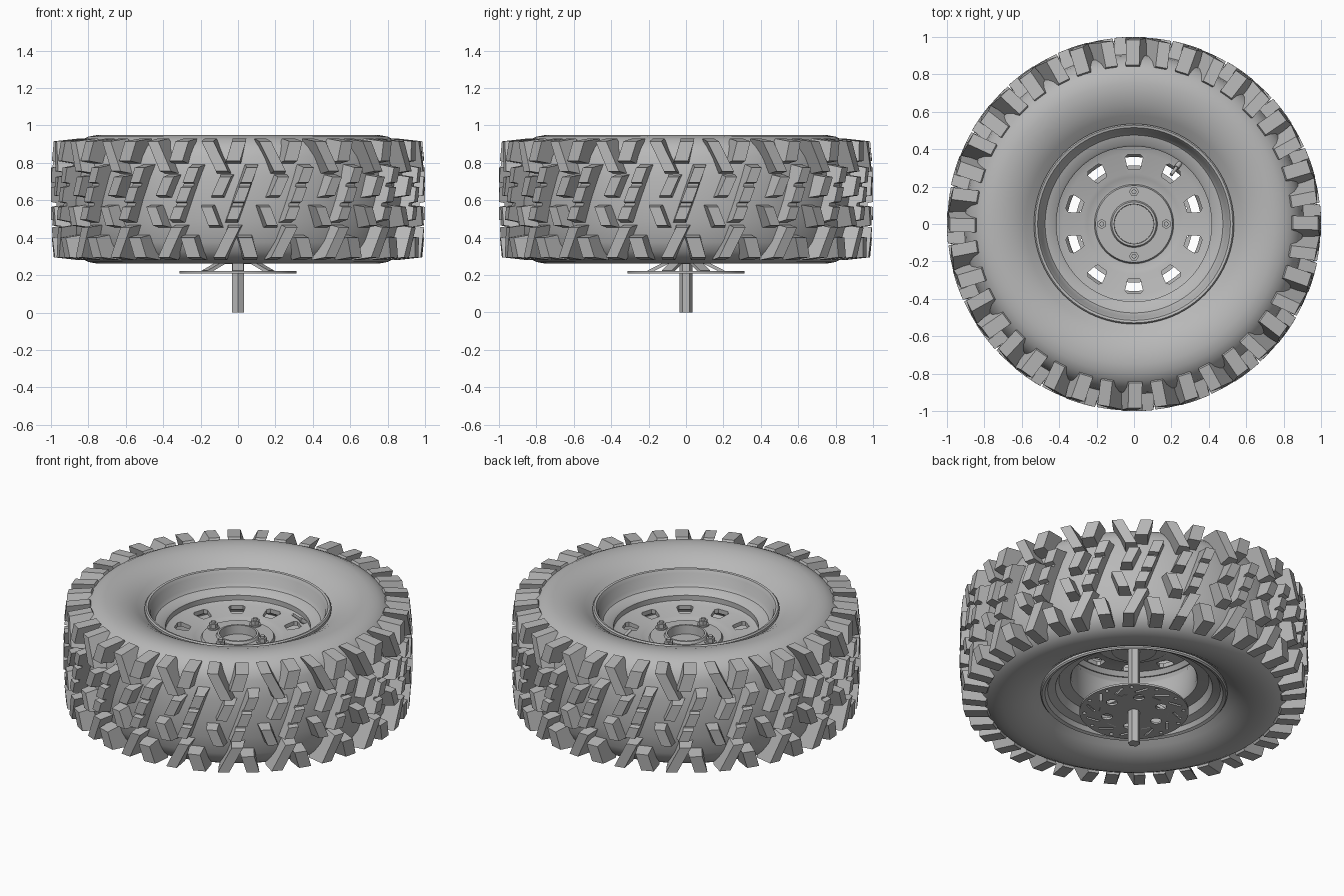
import bpy, bmesh
from math import sin, cos, pi, radians
from mathutils import Matrix, Vector

cube = bpy.data.objects.get("Cube")
if cube:
    bpy.data.objects.remove(cube, do_unlink=True)

grey = bpy.data.materials.new("plain grey")
grey.use_nodes = True
GREY = (0.48, 0.48, 0.48, 1)
grey.diffuse_color = GREY
grey.node_tree.nodes["Principled BSDF"].inputs["Base Color"].default_value = GREY

MID = 0.605      # height of the tyre's middle plane
PITCHES = 20     # tread repeats around the tyre


def finish(name, bm, smooth=True):
    bmesh.ops.recalc_face_normals(bm, faces=bm.faces[:])
    mesh = bpy.data.meshes.new(name)
    bm.to_mesh(mesh)
    bm.free()
    mesh.materials.append(grey)
    ob = bpy.data.objects.new(name, mesh)
    bpy.context.collection.objects.link(ob)
    if smooth:
        shade(ob)
    return ob


def activate(ob):
    bpy.ops.object.select_all(action='DESELECT')
    ob.select_set(True)
    bpy.context.view_layer.objects.active = ob


def shade(ob):
    activate(ob)
    bpy.ops.object.shade_smooth_by_angle(angle=radians(32))


def lathe(name, profile, steps=96):
    """Spin a closed (radius, height) profile around the z axis."""
    bm = bmesh.new()
    rings = [[bm.verts.new((r * sin(a), r * cos(a), z)) for r, z in profile]
             for a in (2 * pi * i / steps for i in range(steps))]
    n = len(profile)
    for i in range(steps):
        a, b = rings[i], rings[(i + 1) % steps]
        for j in range(n):
            k = (j + 1) % n
            bm.faces.new((a[j], a[k], b[k], b[j]))
    return finish(name, bm)


def add_cylinder(bm, r, depth, matrix, sides):
    bmesh.ops.create_cone(bm, cap_ends=True, segments=sides, radius1=r,
                          radius2=r, depth=depth, matrix=matrix)


def add_box(bm, size, matrix):
    bmesh.ops.create_cube(bm, size=1, matrix=matrix @ Matrix.Diagonal((*size, 1)))


def polar(angle, r, z):
    return Matrix.Rotation(angle, 4, 'Z') @ Matrix.Translation((r, 0, z))


def cut(ob, cutter):
    cutter.hide_render = True
    mod = ob.modifiers.new("cut", 'BOOLEAN')
    mod.operation, mod.solver, mod.object = 'DIFFERENCE', 'EXACT', cutter
    activate(ob)
    bpy.ops.object.modifier_apply(modifier=mod.name)
    bpy.data.objects.remove(cutter, do_unlink=True)
    shade(ob)


def mirrored(half):
    """Complete a profile by reflecting it below the middle plane."""
    pts = [(r, MID + h) for r, h in half]
    return pts + [(r, MID - h) for r, h in reversed(half) if h > 0]


# Tyre carcass
lathe("tyre_carcass", mirrored([
    (0.50, 0.20), (0.525, 0.255), (0.545, 0.268), (0.58, 0.295), (0.63, 0.322),
    (0.69, 0.339), (0.75, 0.344), (0.80, 0.335), (0.84, 0.315), (0.875, 0.28),
    (0.90, 0.23), (0.918, 0.12), (0.925, 0)]), 120)


# Tread: each lug is a (height, radius, width) outline widened around the tyre
def add_lug(bm, outline, centre, slant, flip):
    middle = sum(p[0] for p in outline) / len(outline)
    sides = []
    for s in (-0.5, 0.5):
        side = []
        for h, r, w in outline:
            a = centre + slant * (h - middle) + s * w
            side.append(bm.verts.new((r * sin(a), -r * cos(a), MID + flip * h)))
        sides.append(side)
    a, b = sides
    bm.faces.new(a)
    bm.faces.new(b[::-1])
    for i in range(len(a)):
        j = (i + 1) % len(a)
        bm.faces.new((a[i], b[i], b[j], a[j]))


def block(low, high, w):
    return [(low - 0.015, 0.89, w + 0.025), (low, 0.998, w),
            (high, 0.998, w), (high + 0.015, 0.89, w + 0.025)]


def shoulder(low, w):
    return [(low - 0.02, 0.87, w + 0.03), (low, 0.995, w), (0.31, 0.985, w),
            (0.325, 0.85, w + 0.01), (0.27, 0.82, w + 0.015)]


def chain(w):
    pts = [(-0.13, 0.89, w + 0.025)]
    for low, high in ((-0.115, -0.035), (-0.02, 0.07), (0.085, 0.175)):
        pts += [(low, 0.97, w), (low + 0.006, 1.0, w), (high - 0.006, 1.0, w), (high, 0.97, w)]
    return pts + [(0.19, 0.89, w + 0.025)]


shoulders, blocks = bmesh.new(), bmesh.new()
pitch = 2 * pi / PITCHES
for i in range(PITCHES):
    a = i * pitch
    for flip, shift in ((1, 0), (-1, 0.065)):
        add_lug(shoulders, shoulder(0.15, 0.065), a + shift - 0.13, -0.5, flip)
        add_lug(shoulders, shoulder(0.205, 0.075), a + shift - 0.01, 0.3, flip)
    add_lug(blocks, chain(0.06), a + 0.02, 0.38, 1)
    add_lug(blocks, block(0.02, 0.12, 0.06), a - 0.09, 0.45, 1)
    add_lug(blocks, block(-0.14, -0.04, 0.06), a + 0.165, -0.4, 1)
finish("shoulder_lugs", shoulders, False)
finish("tread_blocks", blocks, False)

# Wheel rim barrel with a narrow drop centre
lathe("rim_barrel", [
    (0.535, 0.86), (0.535, 0.88), (0.528, 0.888), (0.515, 0.885), (0.503, 0.865),
    (0.49, 0.81), (0.475, 0.79), (0.425, 0.775), (0.415, 0.765), (0.415, 0.68),
    (0.37, 0.62), (0.358, 0.60), (0.358, 0.44), (0.365, 0.425), (0.43, 0.415),
    (0.45, 0.37), (0.495, 0.355), (0.51, 0.33), (0.528, 0.322), (0.535, 0.33),
    (0.535, 0.37), (0.50, 0.40), (0.48, 0.60), (0.505, 0.82)])

# Wheel centre with ten windows
centre = lathe("wheel_centre", [
    (0.43, 0.67), (0.43, 0.74), (0.41, 0.732), (0.38, 0.722), (0.27, 0.705),
    (0.25, 0.70), (0.222, 0.69), (0.212, 0.69), (0.205, 0.705), (0.125, 0.705),
    (0.118, 0.72), (0.106, 0.72), (0.104, 0.66), (0.22, 0.66), (0.25, 0.68),
    (0.38, 0.695), (0.40, 0.67)])
bm = bmesh.new()
for i in range(10):
    spot = polar(radians(18 + 36 * i), 0.33, 0.7)
    window = [spot @ Vector((x, y, z)) for z in (-0.15, 0.15) for x, y in
              ((-0.04, -0.028), (-0.025, -0.036), (0.025, -0.048), (0.042, -0.034),
               (0.042, 0.034), (0.025, 0.048), (-0.025, 0.036), (-0.04, 0.028))]
    verts = [bm.verts.new(p) for p in window]
    low, high = verts[:8], verts[8:]
    bm.faces.new(low[::-1])
    bm.faces.new(high)
    for j in range(8):
        k = (j + 1) % 8
        bm.faces.new((low[j], low[k], high[k], high[j]))
cut(centre, finish("window_cutter", bm, False))

# Wheel nuts with washers and stud ends
bm = bmesh.new()
for i in range(4):
    for r, depth, z, sides in ((0.034, 0.01, 0.708, 24), (0.026, 0.03, 0.722, 6),
                               (0.013, 0.016, 0.742, 16)):
        add_cylinder(bm, r, depth, polar(i * pi / 2, 0.172, z), sides)
finish("wheel_nuts", bm)

# Tyre valve
bm = bmesh.new()
tilt = polar(radians(53), 0.395, 0.735) @ Matrix.Rotation(radians(-50), 4, 'Y')
add_cylinder(bm, 0.014, 0.05, tilt, 16)
add_cylinder(bm, 0.009, 0.08, tilt @ Matrix.Translation((0, 0, 0.045)), 16)
finish("tyre_valve", bm)

# Hub plate behind the wheel centre, and the disc carrier below it
bm = bmesh.new()
add_cylinder(bm, 0.13, 0.05, Matrix.Translation((0, 0, 0.64)), 48)
add_cylinder(bm, 0.1, 0.05, Matrix.Translation((0, 0, 0.285)), 48)
finish("hub", bm)

# Slotted brake disc
disc = lathe("brake_disc", [(0.313, 0.209), (0.313, 0.221), (0.02, 0.221), (0.02, 0.209)])
bm = bmesh.new()
for i in range(12):
    a = i * pi / 6
    slot = polar(a, 0.25, 0.215) @ Matrix.Rotation(radians(50), 4, 'Z')
    add_box(bm, (0.085, 0.014, 0.1), slot)
    add_cylinder(bm, 0.011, 0.1, polar(a + 0.3, 0.285, 0.215), 12)
for i in range(6):
    add_cylinder(bm, 0.032, 0.1, polar(i * pi / 3, 0.165, 0.215), 16)
cut(disc, finish("slot_cutter", bm, False))

# Sloping arms that carry the disc
bm = bmesh.new()
for i in range(6):
    arm = polar((i + 0.5) * pi / 3, 0.145, 0.245) @ Matrix.Rotation(radians(27), 4, 'Y')
    add_box(bm, (0.13, 0.06, 0.018), arm)
finish("disc_arms", bm, False)

# Hexagonal axle shaft
bm = bmesh.new()
add_cylinder(bm, 0.036, 0.63, Matrix.Translation((0, 0, 0.315)), 6)
finish("axle_shaft", bm, False)
